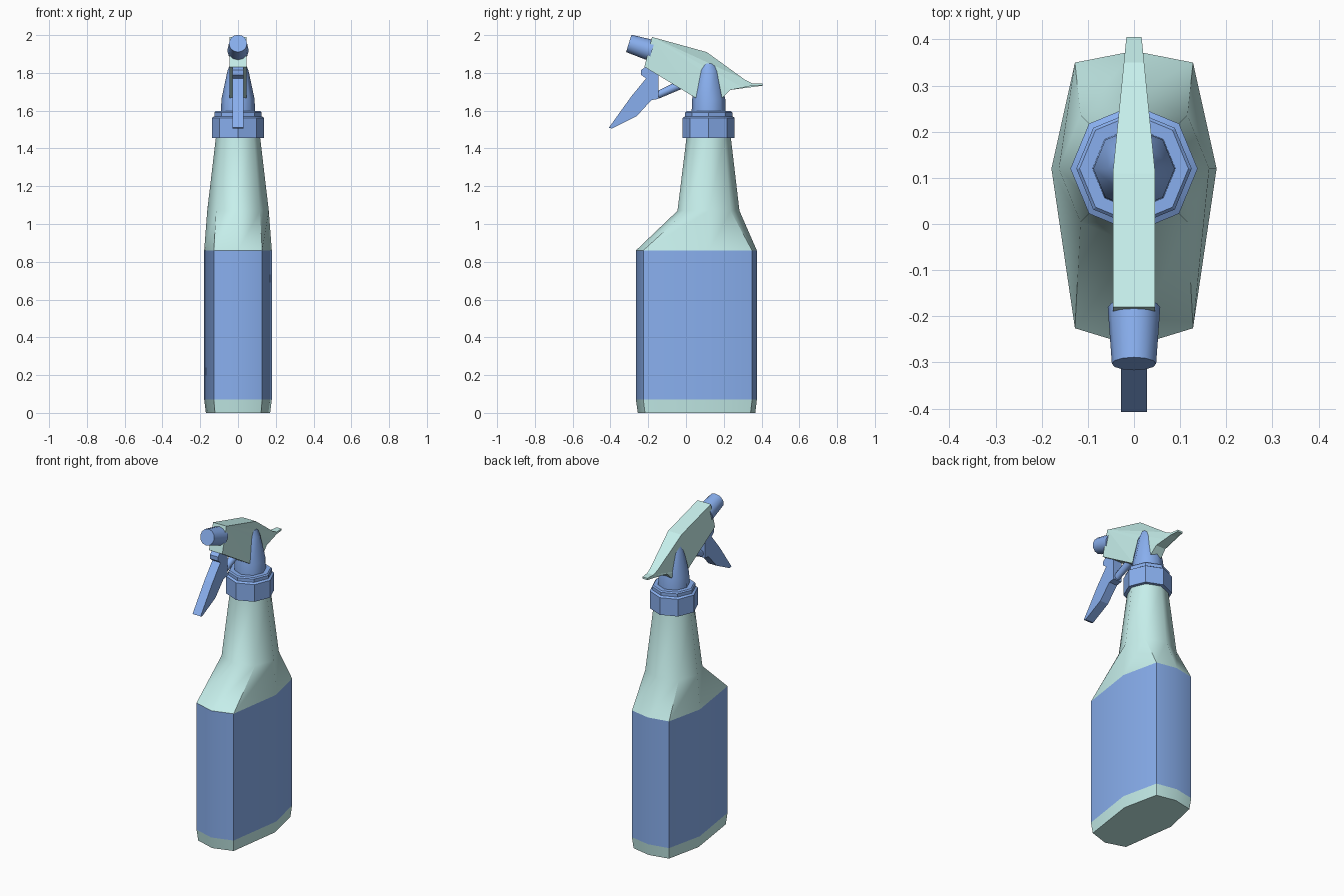
import bpy, bmesh, math
from mathutils import Vector

if "Cube" in bpy.data.objects:
    bpy.data.objects.remove(bpy.data.objects["Cube"])


def make_mat(name, color):
    m = bpy.data.materials.new(name)
    m.diffuse_color = (*color, 1)
    m.use_nodes = True
    m.node_tree.nodes["Principled BSDF"].inputs["Base Color"].default_value = m.diffuse_color
    return m


AQUA = make_mat("aqua_plastic", (0.57, 0.87, 0.84))
BLUE = make_mat("blue_plastic", (0.25, 0.43, 0.86))


def finish(bm, name, mat, smooth=None):
    bmesh.ops.recalc_face_normals(bm, faces=bm.faces)
    me = bpy.data.meshes.new(name)
    bm.to_mesh(me)
    bm.free()
    ob = bpy.data.objects.new(name, me)
    bpy.context.collection.objects.link(ob)
    me.materials.append(mat)
    if smooth:
        bpy.ops.object.select_all(action='DESELECT')
        ob.select_set(True)
        bpy.context.view_layer.objects.active = ob
        bpy.ops.object.shade_smooth_by_angle(angle=math.radians(smooth))
    return ob


def loft(name, rings, mat, bottom=True, top=True, smooth=50):
    bm = bmesh.new()
    loops = [[bm.verts.new(p) for p in r] for r in rings]
    n = len(loops[0])
    for a, b in zip(loops, loops[1:]):
        for i in range(n):
            j = (i + 1) % n
            bm.faces.new((a[i], a[j], b[j], b[i]))
    if bottom:
        bm.faces.new(loops[0])
    if top:
        bm.faces.new(loops[-1])
    return finish(bm, name, mat, smooth)


def circle(r, z, y=0.12, n=8):
    return [(r * math.cos(2 * math.pi * i / n), y + r * math.sin(2 * math.pi * i / n), z)
            for i in range(n)]


def body_ring(z, x, front, back, corner_x, corner_front, corner_back):
    return [(x, 0.12, z), (corner_x, corner_back, z), (0, back, z), (-corner_x, corner_back, z),
            (-x, 0.12, z), (-corner_x, corner_front, z), (0, front, z), (corner_x, corner_front, z)]


def tube(name, p0, p1, r0, r1, mat, n=12):
    p0, p1 = Vector(p0), Vector(p1)
    q = (p1 - p0).to_track_quat('Z', 'X')
    rings = [[p + q @ Vector(v) for v in circle(r, 0, 0, n)] for p, r in ((p0, r0), (p1, r1))]
    return loft(name, rings, mat)


def plate(name, profile, width, mat):
    """Side profile (y, z) spanned across x, with half width given by width(y)."""
    bm = bmesh.new()
    sides = [[bm.verts.new((s * width(y), y, z)) for y, z in profile] for s in (-1, 1)]
    a, b = sides
    n = len(a)
    for i in range(n):
        j = (i + 1) % n
        bm.faces.new((a[i], a[j], b[j], b[i]))
    caps = [bm.faces.new(a), bm.faces.new(b)]
    bmesh.ops.triangulate(bm, faces=caps)
    return finish(bm, name, mat)


# bottle: base, label band, shoulder and neck
foot = body_ring(0, 0.17, -0.255, 0.367, 0.122, -0.217, 0.342)
low = body_ring(0.07, 0.179, -0.265, 0.375, 0.128, -0.226, 0.35)
high = body_ring(0.86, 0.179, -0.265, 0.375, 0.128, -0.226, 0.35)
shoulder = body_ring(1.07, 0.163, -0.045, 0.283, 0.116, 0.004, 0.236)
loft("bottle_base", [foot, low], AQUA, top=False)
loft("label_band", [low, high], BLUE, False, False)
loft("bottle_neck", [high, shoulder, circle(0.117, 1.46)], AQUA, bottom=False)

# screw cap and the post rising into the spray head
loft("screw_cap", [circle(0.138, 1.455), circle(0.138, 1.562), circle(0.125, 1.57),
                   circle(0.125, 1.59), circle(0.118, 1.597)], BLUE, smooth=30)
loft("head_post", [circle(0.09, 1.595), circle(0.088, 1.66), circle(0.056, 1.81),
                   circle(0.04, 1.85)], BLUE)

# spray head shell, tapering to a tail at the back
plate("spray_head",
      [(-0.18, 1.99), (0.11, 1.91), (0.31, 1.765), (0.35, 1.745), (0.405, 1.743),
       (0.405, 1.732), (0.35, 1.732), (0.30, 1.722), (0.235, 1.71), (0.195, 1.67),
       (0.05, 1.668), (-0.22, 1.832)],
      lambda y: 0.046 if y < 0.11 else 0.046 - 0.1 * (y - 0.11), AQUA)

# nozzle, trigger and pump rod
tube("nozzle", (0, -0.18, 1.918), (0, -0.303, 1.956), 0.057, 0.048, BLUE)
plate("trigger",
      [(-0.408, 1.51), (-0.29, 1.675), (-0.212, 1.77), (-0.238, 1.79), (-0.238, 1.815),
       (-0.215, 1.832), (-0.145, 1.79), (-0.145, 1.662), (-0.183, 1.656), (-0.262, 1.57),
       (-0.392, 1.505)], lambda y: 0.028, BLUE)
tube("pump_rod", (0, -0.15, 1.683), (0, 0.02, 1.76), 0.02, 0.025, BLUE, 8)
